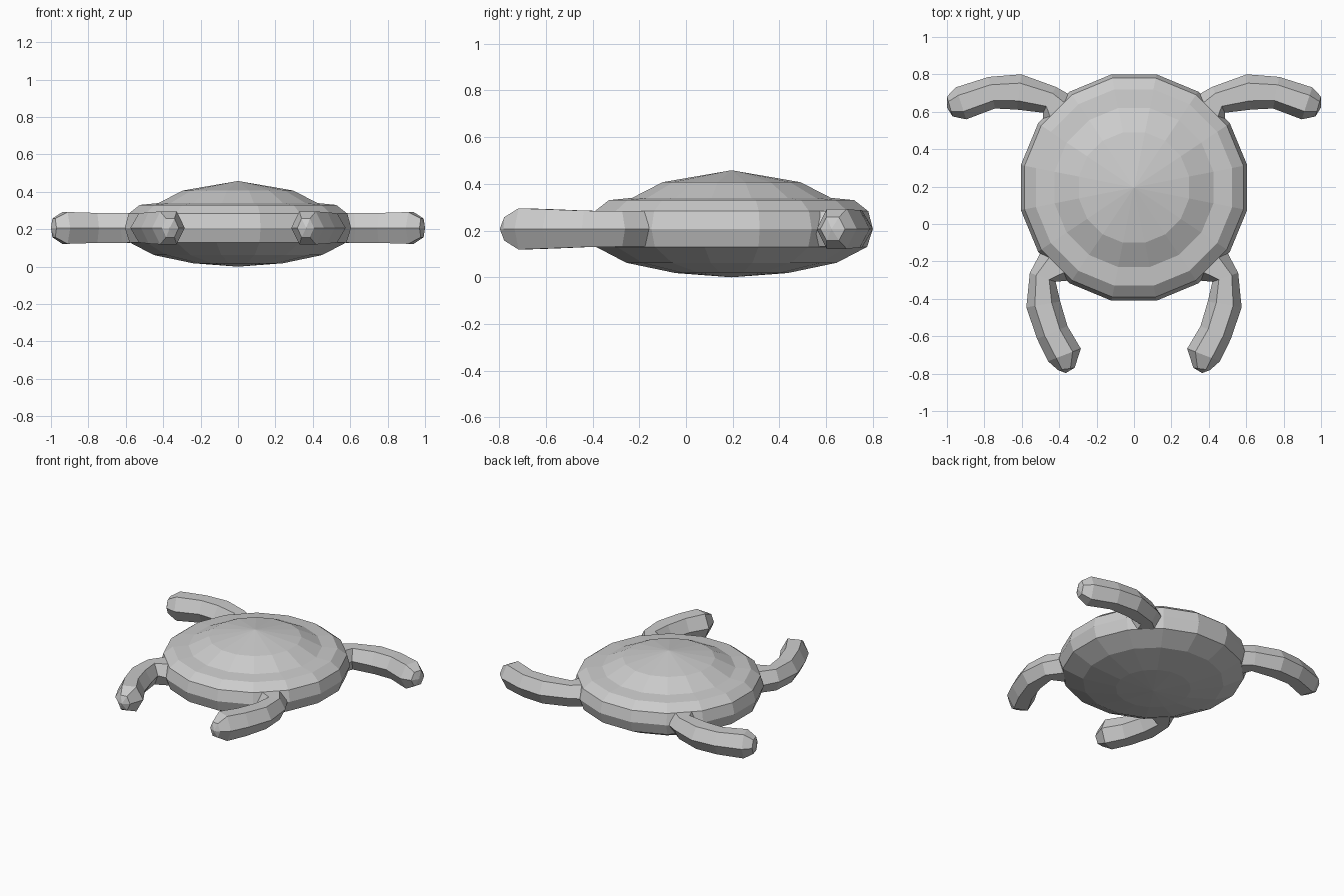
import bpy, bmesh
from math import sin, cos, pi
from mathutils import Vector

cube = bpy.data.objects.get("Cube")
if cube:
    bpy.data.objects.remove(cube, do_unlink=True)

grey = bpy.data.materials.new("plain grey")
grey.use_nodes = True
grey.diffuse_color = (0.6, 0.6, 0.6, 1)
grey.node_tree.nodes["Principled BSDF"].inputs["Base Color"].default_value = (0.6, 0.6, 0.6, 1)

SIDES = 16
BODY_Y = 0.195
MID_Z = 0.207


def loft(name, rings, start, end):
    """Skin a row of equal rings and close both ends on a point."""
    bm = bmesh.new()
    loops = [[bm.verts.new(p) for p in ring] for ring in rings]
    n = len(loops[0])
    for a, b in zip(loops, loops[1:]):
        for i in range(n):
            j = (i + 1) % n
            bm.faces.new((a[i], a[j], b[j], b[i]))
    for loop, point in ((loops[0], start), (loops[-1], end)):
        tip = bm.verts.new(point)
        for i in range(n):
            bm.faces.new((loop[i], loop[(i + 1) % n], tip))
    bmesh.ops.recalc_face_normals(bm, faces=bm.faces)
    mesh = bpy.data.meshes.new(name)
    bm.to_mesh(mesh)
    bm.free()
    mesh.materials.append(grey)
    obj = bpy.data.objects.new(name, mesh)
    bpy.context.collection.objects.link(obj)
    return obj


def body_ring(apothem, z):
    r = apothem / cos(pi / SIDES)
    angles = [(i + 0.5) * 2 * pi / SIDES for i in range(SIDES)]
    return [(r * cos(a), BODY_Y + r * sin(a), z) for a in angles]


# Faceted shell: belly, rim and dome, as (flat-to-centre distance, height)
profile = [(0.24, 0.018), (0.45, 0.062), (0.58, 0.13), (0.605, 0.207),
           (0.585, 0.283), (0.525, 0.33), (0.425, 0.34), (0.295, 0.407)]
loft("shell", [body_ring(r, z) for r, z in profile],
     (0, BODY_Y, 0), (0, BODY_Y, 0.458))


def limb(name, stations, tip, side):
    """Six-sided limb; stations are (x, y, half width, half height)."""
    centres = [Vector(s[:2]) for s in stations]
    rings = []
    for k, (x, y, w, h) in enumerate(stations):
        ahead = centres[min(k + 1, len(centres) - 1)]
        behind = centres[max(k - 1, 0)]
        d = (ahead - behind).normalized()
        ring = []
        for i in range(6):
            a = i * pi / 3
            across, up = w * cos(a), h * sin(a) / sin(pi / 3)
            ring.append((side * (x - d.y * across), y + d.x * across, MID_Z + up))
        rings.append(ring)
    x, y, _, _ = stations[0]
    return loft(name, rings, (side * x, y, MID_Z), (side * tip[0], tip[1], MID_Z))


back_path = [(0.40, 0.60, 0.115, 0.076), (0.452, 0.664, 0.077, 0.076),
             (0.615, 0.706, 0.095, 0.08), (0.76, 0.702, 0.086, 0.08),
             (0.925, 0.645, 0.09, 0.085), (0.985, 0.628, 0.055, 0.05)]
front_path = [(0.41, -0.215, 0.115, 0.076), (0.488, -0.285, 0.073, 0.076),
              (0.485, -0.43, 0.092, 0.078), (0.437, -0.58, 0.088, 0.084),
              (0.372, -0.70, 0.094, 0.088), (0.362, -0.775, 0.045, 0.05)]

for side, word in ((1, "left"), (-1, "right")):
    limb("back_limb_" + word, back_path, (1.0, 0.623), side)
    limb("front_limb_" + word, front_path, (0.365, -0.797), side)
